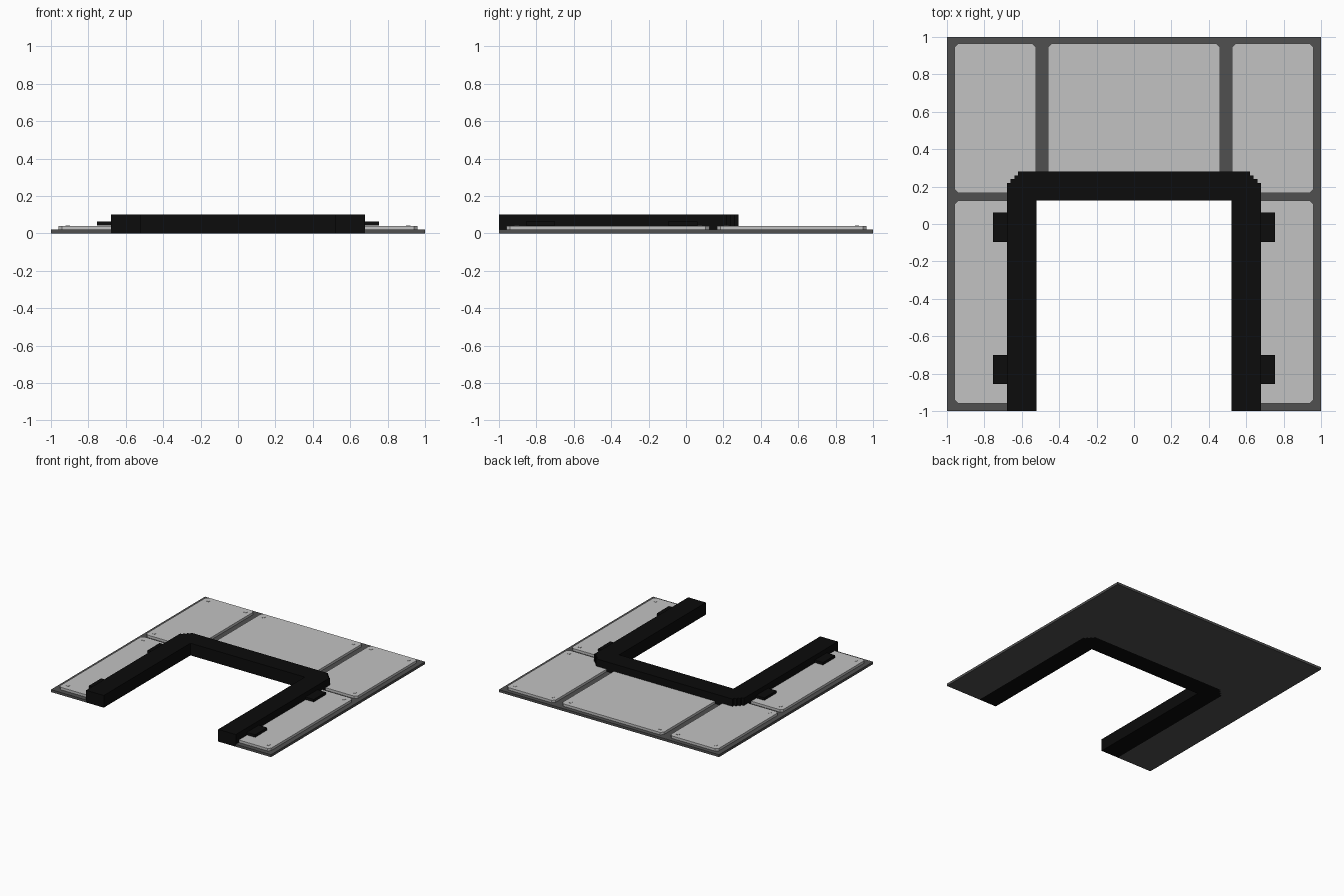
import bpy, bmesh

if "Cube" in bpy.data.objects:
    bpy.data.objects.remove(bpy.data.objects["Cube"])


def material(name, r, g, b):
    m = bpy.data.materials.new(name)
    m.diffuse_color = (r, g, b, 1)
    m.use_nodes = True
    m.node_tree.nodes["Principled BSDF"].inputs["Base Color"].default_value = m.diffuse_color
    return m


DARK = material("dark grey", 0.08, 0.08, 0.08)
LIGHT = material("light grey", 0.54, 0.54, 0.54)
BLACK = material("black", 0.0035, 0.0035, 0.0035)


def prism(name, points, z0, z1, mat):
    """Extrude a flat outline from z0 up to z1."""
    bm = bmesh.new()
    face = bm.faces.new([bm.verts.new((x, y, z0)) for x, y in points])
    ext = bmesh.ops.extrude_face_region(bm, geom=[face])
    top = [v for v in ext["geom"] if isinstance(v, bmesh.types.BMVert)]
    bmesh.ops.translate(bm, verts=top, vec=(0, 0, z1 - z0))
    bmesh.ops.recalc_face_normals(bm, faces=bm.faces[:])
    mesh = bpy.data.meshes.new(name)
    bm.to_mesh(mesh)
    bm.free()
    mesh.materials.append(mat)
    obj = bpy.data.objects.new(name, mesh)
    bpy.context.collection.objects.link(obj)
    return obj


def rect(x0, y0, x1, y1, c=0.0):
    """Rectangle outline, with corners cut off by c."""
    if not c:
        return [(x0, y0), (x1, y0), (x1, y1), (x0, y1)]
    return [(x0 + c, y0), (x1 - c, y0), (x1, y0 + c), (x1, y1 - c),
            (x1 - c, y1), (x0 + c, y1), (x0, y1 - c), (x0, y0 + c)]


# Outer edge of the frame, with small steps at the back corners
right_edge = [(0.68, -1), (0.68, 0.22), (0.66, 0.22), (0.66, 0.24),
              (0.64, 0.24), (0.64, 0.26), (0.62, 0.26), (0.62, 0.28)]
outer = right_edge + [(-x, y) for x, y in reversed(right_edge)]
inner = [(-0.52, -1), (-0.52, 0.125), (0.52, 0.125), (0.52, -1)]

# Raised black frame and the base plate fitted round it
prism("frame", outer + inner, 0, 0.10, BLACK)
prism("base_plate", outer + [(-1, -1), (-1, 1), (1, 1), (1, -1)], 0, 0.02, DARK)


def panel(name, x0, y0, x1, y1, rivets):
    prism(name, rect(x0, y0, x1, y1, 0.02), 0.02, 0.04, LIGHT)
    for i, (x, y) in enumerate(rivets):
        prism(f"{name}_rivet_{i}", rect(x - 0.011, y - 0.011, x + 0.011, y + 0.011),
              0.038, 0.042, LIGHT)


# Floor panels
panel("middle_panel", -0.46, 0.165, 0.46, 0.965, [(-0.41, 0.915), (0.41, 0.915)])
for side, s in (("left", -1), ("right", 1)):
    xa, xb = sorted((s * 0.525, s * 0.96))
    panel(f"{side}_back_panel", xa, 0.165, xb, 0.965,
          [(s * 0.91, 0.915), (s * 0.57, 0.915), (s * 0.91, 0.215)])
    xa, xb = sorted((s * 0.54, s * 0.96))
    panel(f"{side}_side_panel", xa, -0.96, xb, 0.125,
          [(s * 0.91, 0.075), (s * 0.91, -0.905)])
    # Black tabs on the outside of the frame
    xa, xb = sorted((s * 0.67, s * 0.755))
    for pos, y in (("rear", -0.017), ("front", -0.778)):
        prism(f"{side}_{pos}_tab", rect(xa, y - 0.078, xb, y + 0.078), 0.042, 0.063, BLACK)
